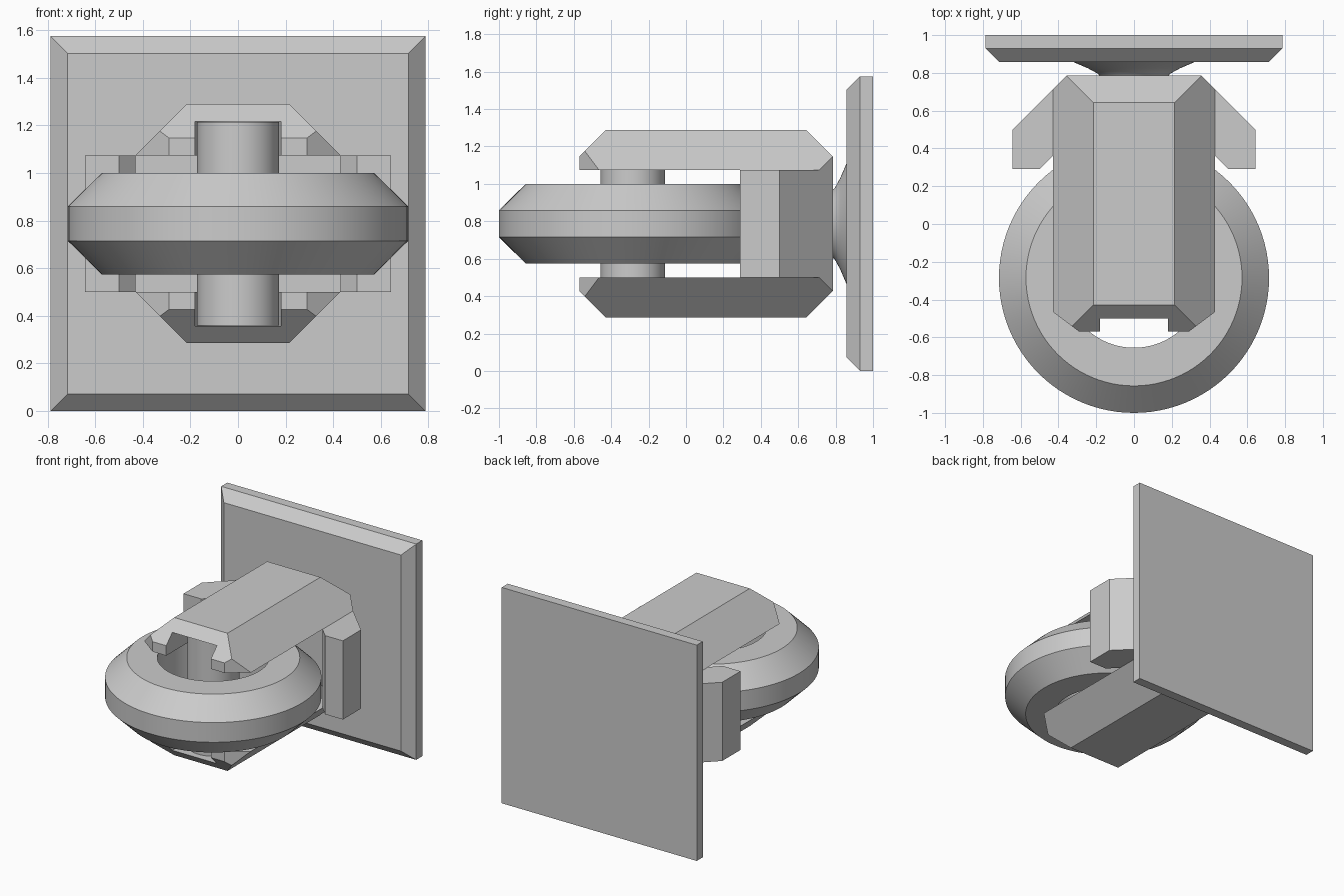
import bpy, bmesh
from math import pi, radians
from mathutils import Matrix, Vector

if "Cube" in bpy.data.objects:
    bpy.data.objects.remove(bpy.data.objects["Cube"], do_unlink=True)

MID = 0.787      # height of the symmetry plane
PIN_Y = -0.285   # pin and ring axis

grey = bpy.data.materials.new("plain_grey")
grey.use_nodes = True
grey.diffuse_color = (0.6, 0.6, 0.6, 1)
grey.node_tree.nodes["Principled BSDF"].inputs["Base Color"].default_value = (0.6, 0.6, 0.6, 1)


def finish(name, bm, loc, smooth=False):
    bmesh.ops.recalc_face_normals(bm, faces=bm.faces)
    mesh = bpy.data.meshes.new(name)
    bm.to_mesh(mesh)
    bm.free()
    mesh.materials.append(grey)
    obj = bpy.data.objects.new(name, mesh)
    bpy.context.collection.objects.link(obj)
    obj.location = loc
    bpy.ops.object.select_all(action='DESELECT')
    obj.select_set(True)
    bpy.context.view_layer.objects.active = obj
    if smooth:
        bpy.ops.object.shade_smooth_by_angle(angle=radians(30))
    return obj


def lathe(name, profile, loc, closed=False, rot=None, steps=64):
    bm = bmesh.new()
    vs = [bm.verts.new((r, 0, z)) for r, z in profile]
    es = [bm.edges.new(p) for p in zip(vs, vs[1:])]
    if closed:
        es.append(bm.edges.new((vs[-1], vs[0])))
    bmesh.ops.spin(bm, geom=vs + es, axis=(0, 0, 1), cent=(0, 0, 0),
                   angle=2 * pi, steps=steps, use_merge=True)
    bmesh.ops.remove_doubles(bm, verts=bm.verts, dist=1e-5)
    if not closed:
        bmesh.ops.holes_fill(bm, edges=bm.edges, sides=0)
    if rot:
        bmesh.ops.transform(bm, matrix=rot, verts=bm.verts)
    return finish(name, bm, loc, True)


def box(bm, lo, hi):
    lo, hi = Vector(lo), Vector(hi)
    m = Matrix.Translation((lo + hi) / 2) @ Matrix.Diagonal((*(hi - lo), 1))
    bmesh.ops.create_cube(bm, size=1, matrix=m)


def slice_off(bm, point, normal):
    cut = bmesh.ops.bisect_plane(bm, geom=bm.verts[:] + bm.edges[:] + bm.faces[:],
                                 plane_co=point, plane_no=normal, clear_outer=True)
    edges = [e for e in cut["geom_cut"] if isinstance(e, bmesh.types.BMEdge)]
    bmesh.ops.contextual_create(bm, geom=edges)


# Wall plate: slab with a bevelled front rim
bm = bmesh.new()
box(bm, (-MID, 0.858, -MID), (MID, 1.0, MID))
for n in ((1, -1, 0), (-1, -1, 0), (0, -1, 1), (0, -1, -1)):
    n = Vector(n)
    slice_off(bm, Vector((n.x * MID, 0.93, n.z * MID)), n)
finish("wall_plate", bm, (0, 0, MID))

# Flared neck between wall plate and bracket
lathe("neck", [(0.18, -0.78), (0.19, -0.795), (0.245, -0.825), (0.32, -0.857), (0.32, -0.88)],
      (0, 0, MID), rot=Matrix.Rotation(pi / 2, 4, 'X'))

# Bevelled ring and the pin through it
lathe("ring", [(0.37, -0.213), (0.572, -0.213), (0.715, -0.072),
               (0.715, 0.072), (0.572, 0.213), (0.37, 0.213)], (0, PIN_Y, MID), closed=True, steps=96)
lathe("pin", [(0.172, -0.427), (0.172, 0.427)], (0, PIN_Y, MID))

# Bracket back with two forward wings
half = [(0.357, 0.785), (0.643, 0.5), (0.643, 0.29), (0.5, 0.29), (0.43, 0.36), (0.43, 0.643)]
outline = half + [(-x, y) for x, y in reversed(half)]
bm = bmesh.new()
face = bm.faces.new([bm.verts.new((x, y, -0.287)) for x, y in outline])
up = bmesh.ops.extrude_face_region(bm, geom=[face])
bmesh.ops.translate(bm, vec=(0, 0, 0.574),
                    verts=[v for v in up["geom"] if isinstance(v, bmesh.types.BMVert)])
finish("bracket_back", bm, (0, 0, MID))

# Bracket arms: a bevelled bar above the ring, mirrored below it
bm = bmesh.new()
box(bm, (-0.43, -0.57, 0.287), (0.43, 0.785, 0.502))
slice_off(bm, (0, -0.57, 0.36), (0, -1, 1))
slice_off(bm, (0, 0.785, 0.36), (0, 1, 1))
for s in (-1, 1):
    slice_off(bm, (s * 0.43, 0, 0.287), (s, 0, 1))
    slice_off(bm, (s * 0.357, 0.785, 0), (s, 1, 0))
    slice_off(bm, (s * 0.29, -0.57, 0), (s * 0.105, -0.14, 0))
arms = finish("bracket_arms", bm, (0, 0, MID))

# Open slot in each arm that receives the pin
bm = bmesh.new()
box(bm, (-0.18, -0.7, 0.2), (0.18, PIN_Y, 0.43))
slot = finish("slot_cutter", bm, (0, 0, MID))
slot_end = lathe("slot_end_cutter", [(0.1799, 0.2), (0.1799, 0.43)], (0, PIN_Y, MID))
bpy.context.view_layer.objects.active = arms
for cutter in (slot, slot_end):
    cutter.hide_render = True
    cut = arms.modifiers.new("slot", 'BOOLEAN')
    cut.operation, cut.solver, cut.object = 'DIFFERENCE', 'EXACT', cutter
    bpy.ops.object.modifier_apply(modifier=cut.name)
    bpy.data.objects.remove(cutter, do_unlink=True)
mirror = arms.modifiers.new("mirror", 'MIRROR')
mirror.use_axis = (False, False, True)
mirror.use_mirror_merge = False
